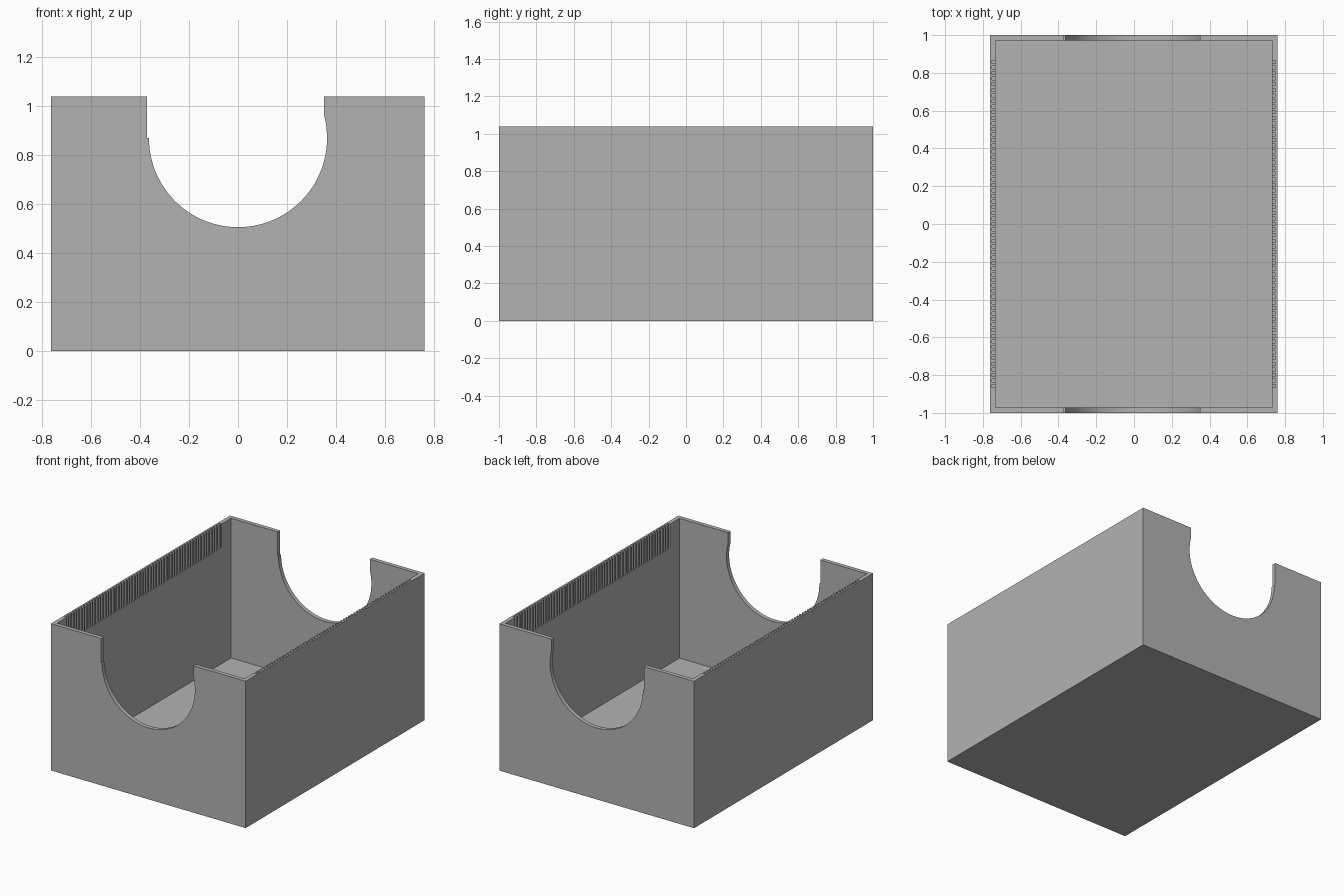
import bpy, math

if "Cube" in bpy.data.objects:
    bpy.data.objects.remove(bpy.data.objects["Cube"], do_unlink=True)

X0, X1, Y, H = -0.763, 0.760, 1.0, 1.038   # outer shell
WALL, FLOOR = 0.029, 0.05
SLOTS, PITCH, SLOT_W, SLOT_D, SLOT_H = 59, 0.0296, 0.016, 0.018, 0.17

grey = bpy.data.materials.new("plain grey")
grey.use_nodes = True
colour = (0.45, 0.45, 0.45, 1)
grey.diffuse_color = colour
grey.node_tree.nodes["Principled BSDF"].inputs["Base Color"].default_value = colour


def make(name, verts, faces):
    mesh = bpy.data.meshes.new(name)
    mesh.from_pydata(verts, [], faces)
    obj = bpy.data.objects.new(name, mesh)
    bpy.context.collection.objects.link(obj)
    return obj


def boxes(name, bounds):
    """One mesh holding a box for each (x0, x1, y0, y1, z0, z1)."""
    verts, faces = [], []
    sides = [(0, 1, 3, 2), (4, 6, 7, 5), (0, 4, 5, 1), (2, 3, 7, 6), (0, 2, 6, 4), (1, 5, 7, 3)]
    for b in bounds:
        n = len(verts)
        verts += [(x, y, z) for x in b[0:2] for y in b[2:4] for z in b[4:6]]
        faces += [tuple(n + i for i in f) for f in sides]
    return make(name, verts, faces)


def prism_y(name, profile, y):
    """Extrude a counter-clockwise x-z profile from -y to y."""
    n = len(profile)
    verts = [(x, s * y, z) for s in (-1, 1) for x, z in profile]
    faces = [tuple(range(n)), tuple(reversed(range(n, 2 * n)))]
    faces += [(i, i + n, (i + 1) % n + n, (i + 1) % n) for i in range(n)]
    return make(name, verts, faces)


# Solid block that becomes the open tray
tray = boxes("open_tray", [(X0, X1, -Y, Y, 0, H)])
tray.data.materials.append(grey)

# Hollow interior
cavity = boxes("cavity_cutter", [(X0 + WALL, X1 - WALL, -Y + WALL, Y - WALL, FLOOR, H + 0.1)])

# Round cradle notch with a straight throat, through both end walls
R, CZ, END = 0.363, 0.868, 15
arc = [math.radians(180 + (180 + END) * i / 64) for i in range(65)]
profile = [(-0.37, H + 0.1), (-0.37, CZ)]
profile += [(R * math.cos(a), CZ + R * math.sin(a)) for a in arc]
profile += [(0.3506, H + 0.1)]
notch = prism_y("notch_cutter", profile, Y + 0.1)

# Rows of narrow slots along the top of both long inner walls
rows = []
for i in range(SLOTS):
    y = (i - (SLOTS - 1) / 2) * PITCH
    span = (y - SLOT_W / 2, y + SLOT_W / 2, H - SLOT_H, H + 0.05)
    rows.append((X0 + WALL - SLOT_D, X0 + WALL + 0.01) + span)
    rows.append((X1 - WALL - 0.01, X1 - WALL + SLOT_D) + span)
slots = boxes("slot_cutter", rows)

# Carve the tray, then drop the cutters
cutters = (cavity, notch, slots)
for cutter in cutters:
    cutter.hide_render = True
    mod = tray.modifiers.new(cutter.name, 'BOOLEAN')
    mod.operation, mod.solver, mod.object = 'DIFFERENCE', 'EXACT', cutter
bpy.context.view_layer.update()
carved = bpy.data.meshes.new_from_object(tray.evaluated_get(bpy.context.evaluated_depsgraph_get()))
tray.modifiers.clear()
tray.data = carved
tray.data.name = "open_tray"
carved.materials.clear()
carved.materials.append(grey)
for p in carved.polygons:
    p.material_index = 0
for cutter in cutters:
    bpy.data.objects.remove(cutter, do_unlink=True)

# Smooth the round notch, keep the box edges sharp
bpy.ops.object.select_all(action='DESELECT')
tray.select_set(True)
bpy.context.view_layer.objects.active = tray
bpy.ops.object.shade_smooth_by_angle(angle=math.radians(30))
